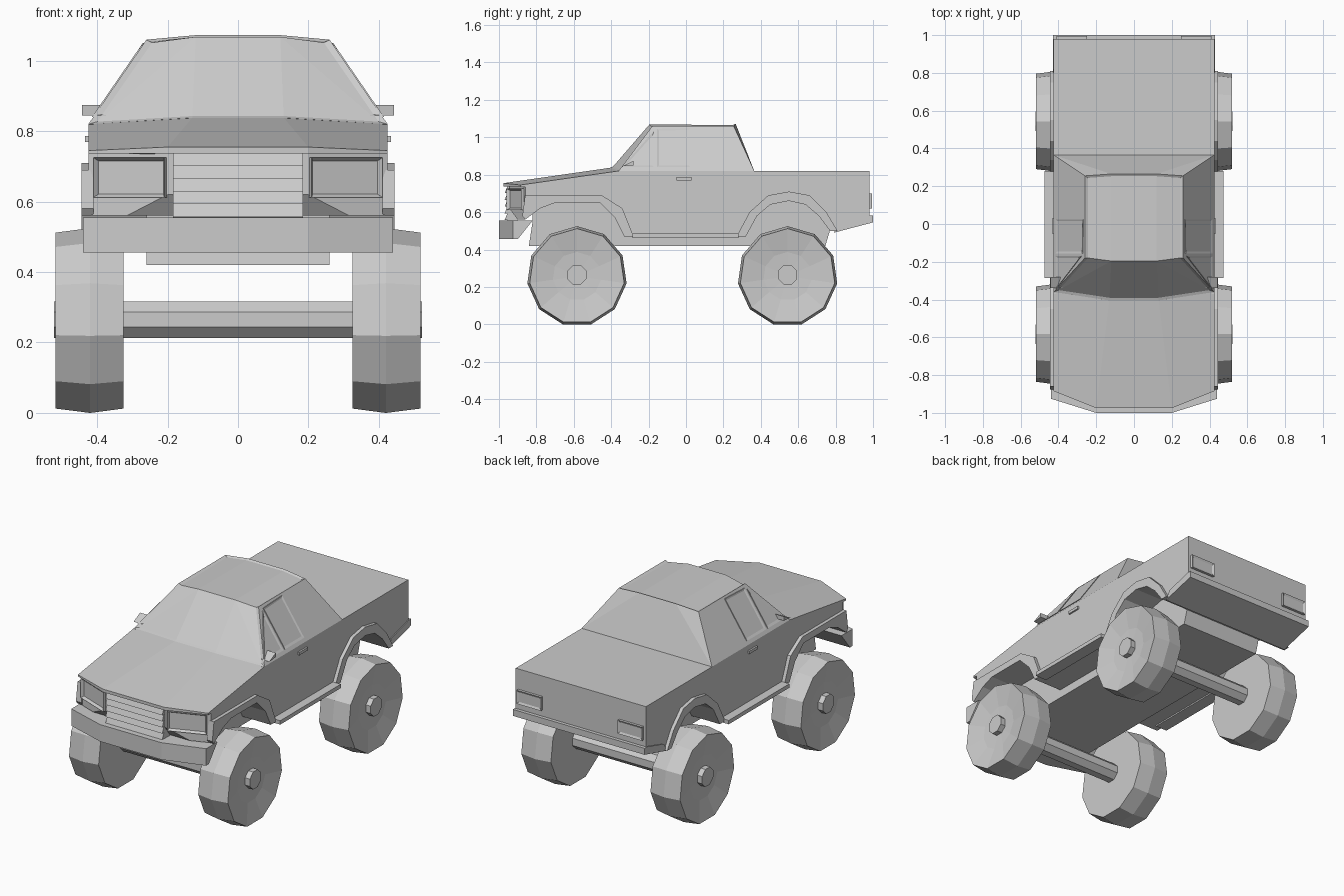
import bpy, bmesh, math
from mathutils import Matrix, Vector

if "Cube" in bpy.data.objects:
    bpy.data.objects.remove(bpy.data.objects["Cube"])

grey = bpy.data.materials.new("body_grey")
grey.diffuse_color = (0.6, 0.6, 0.6, 1)
grey.use_nodes = True
grey.node_tree.nodes["Principled BSDF"].inputs["Base Color"].default_value = grey.diffuse_color


def finish(bm, name, mirror=False):
    """Turn a bmesh into an object, optionally mirrored across x."""
    bmesh.ops.recalc_face_normals(bm, faces=bm.faces)
    if mirror:
        geom = bmesh.ops.duplicate(bm, geom=bm.verts[:] + bm.edges[:] + bm.faces[:])["geom"]
        verts = [g for g in geom if isinstance(g, bmesh.types.BMVert)]
        faces = [g for g in geom if isinstance(g, bmesh.types.BMFace)]
        for v in verts:
            v.co.x *= -1
        bmesh.ops.reverse_faces(bm, faces=faces)
    me = bpy.data.meshes.new(name)
    bm.to_mesh(me)
    bm.free()
    me.materials.append(grey)
    ob = bpy.data.objects.new(name, me)
    bpy.context.collection.objects.link(ob)
    return ob


def prism(pts, x0, x1):
    """Extrude a (y, z) profile from x0 to x1."""
    bm = bmesh.new()
    f = bm.faces.new([bm.verts.new((x0, y, z)) for y, z in pts])
    ext = bmesh.ops.extrude_face_region(bm, geom=[f])["geom"]
    for g in ext:
        if isinstance(g, bmesh.types.BMVert):
            g.co.x = x1
    bmesh.ops.recalc_face_normals(bm, faces=bm.faces)
    return bm


def hull(half):
    """Convex solid from points on the +x side and their reflections."""
    bm = bmesh.new()
    for x, y, z in half:
        bm.verts.new((x, y, z))
        bm.verts.new((-x, y, z))
    r = bmesh.ops.convex_hull(bm, input=bm.verts[:])
    junk = {g for g in r["geom_interior"] + r["geom_unused"] if isinstance(g, bmesh.types.BMVert)}
    bmesh.ops.delete(bm, geom=list(junk), context="VERTS")
    bmesh.ops.dissolve_limit(bm, angle_limit=0.03, verts=bm.verts, edges=bm.edges)
    bmesh.ops.recalc_face_normals(bm, faces=bm.faces)
    return bm


def box(x0, x1, y0, y1, z0, z1):
    return prism([(y0, z0), (y1, z0), (y1, z1), (y0, z1)], x0, x1)


def recess(bm, direction, rim, depth):
    """Sink the faces that look along direction, leaving a rim."""
    bm.normal_update()
    faces = [f for f in bm.faces if f.normal.dot(Vector(direction)) > 0.6]
    bmesh.ops.inset_region(bm, faces=faces, thickness=rim, use_even_offset=True)
    bm.normal_update()
    shift = sum((f.normal for f in faces), Vector()).normalized() * -depth
    bmesh.ops.translate(bm, verts=list({v for f in faces for v in f.verts}), vec=shift)


# wheel arch lines, (y, z)
rear_in = [(0.77, 0.5), (0.71, 0.58), (0.64, 0.64), (0.55, 0.66), (0.45, 0.64), (0.38, 0.58), (0.32, 0.47)]
rear_out = [(0.81, 0.5), (0.75, 0.6), (0.66, 0.69), (0.55, 0.71), (0.44, 0.69), (0.34, 0.6), (0.27, 0.47)]
front_in = [(-0.33, 0.47), (-0.38, 0.57), (-0.46, 0.65), (-0.7, 0.65), (-0.78, 0.62), (-0.86, 0.56)]
front_out = [(-0.28, 0.47), (-0.34, 0.62), (-0.45, 0.69), (-0.7, 0.69), (-0.86, 0.69), (-0.875, 0.58)]

# main body with chamfered front corners
bm = prism([(-0.945, 0.74), (-0.37, 0.74), (-0.37, 0.82), (0.98, 0.82), (0.98, 0.56), (0.8, 0.5)]
           + rear_in + front_in + [(-0.90, 0.56), (-0.945, 0.62)], -0.425, 0.425)
for s in (1, -1):
    r = bmesh.ops.bisect_plane(bm, geom=bm.verts[:] + bm.edges[:] + bm.faces[:],
                               plane_co=(s * 0.2, -0.945, 0), plane_no=(s * 0.36, -0.93, 0), clear_outer=True)
    bmesh.ops.holes_fill(bm, edges=[e for e in bm.edges if e.is_boundary], sides=0)
finish(bm, "body")

# hood
finish(hull([(0.2, -0.975, 0.755), (0.2, -0.975, 0.737), (0.425, -0.885, 0.745), (0.425, -0.885, 0.735),
             (0.425, -0.36, 0.82), (0.425, -0.36, 0.735), (0.13, -0.40, 0.838)]), "hood")

# cab with recessed windscreen
bm = hull([(0.425, -0.36, 0.82), (0.13, -0.405, 0.838), (0.26, -0.18, 1.06), (0.12, -0.2, 1.075),
           (0.26, 0.255, 1.06), (0.12, 0.265, 1.073), (0.425, 0.365, 0.82), (0.13, 0.37, 0.822)])
recess(bm, (0, -0.76, 0.65), 0.016, 0.008)
finish(bm, "cab")


# side windows and their frames follow the leaning cab side
def on_cab_side(pts, name, thick):
    bm = prism(pts, -0.005, thick)
    recess(bm, (1, 0, 0), 0.01, 0.004)
    for v in bm.verts:
        v.co.x += 0.425 - (v.co.z - 0.82) * 0.165 / 0.24
    finish(bm, name, True)


on_cab_side([(-0.155, 0.84), (0.025, 0.84), (0.025, 1.05), (-0.155, 1.045)], "door_window", 0.004)
on_cab_side([(-0.345, 0.84), (-0.17, 0.84), (-0.17, 1.035)], "vent_window", 0.004)

# underbody
finish(prism([(-0.84, 0.42), (0.745, 0.42), (0.775, 0.52), (0.775, 0.7), (-0.82, 0.7), (-0.82, 0.55)],
             -0.26, 0.26), "underbody")

# wheel arch flares and side steps
finish(prism(front_out + front_in[::-1], 0.41, 0.445), "front_flare", True)
finish(prism(rear_out + rear_in[::-1], 0.41, 0.445), "rear_flare", True)
finish(box(0.4, 0.475, -0.285, 0.28, 0.462, 0.485), "side_step", True)

# bumpers
finish(hull([(0.2, -1.0, 0.455), (0.2, -1.0, 0.555), (0.44, -0.925, 0.455), (0.44, -0.925, 0.555),
             (0.44, -0.82, 0.555), (0.44, -0.90, 0.455)]), "front_bumper")
finish(prism([(0.79, 0.49), (1.0, 0.545), (1.0, 0.583), (0.975, 0.583), (0.82, 0.54)], -0.43, 0.43), "rear_bumper")

# grille with sloped slats
slats = []
for i in range(5):
    z = 0.737 - i * 0.036
    slats += [(-0.955, z), (-0.97, z - 0.036)]
finish(prism(slats + [(-0.9, 0.555), (-0.9, 0.737)], -0.185, 0.185), "grille")

# headlights and indicators turned along the front corners
turn = Matrix.Translation((0.31, -0.92, 0)) @ Matrix.Rotation(0.37, 4, "Z")
bm = box(-0.108, 0.108, 0, 0.06, 0.612, 0.725)
recess(bm, (0, -1, 0), 0.014, 0.025)
bm.transform(turn)
finish(bm, "headlight", True)
bm = box(0.05, 0.092, -0.045, -0.025, 0.525, 0.538)
bm.transform(turn)
finish(bm, "indicator", True)

# tail lights
bm = box(0.25, 0.41, 0.97, 0.995, 0.62, 0.7)
recess(bm, (0, 1, 0), 0.012, 0.006)
finish(bm, "tail_light", True)

# door handles and mirrors
finish(box(0.42, 0.435, -0.05, 0.03, 0.77, 0.787), "door_handle", True)
finish(prism([(-0.34, 0.845), (-0.28, 0.85), (-0.28, 0.875)], 0.37, 0.443), "mirror", True)


# eleven-sided wheels and through axles
def ring_solid(rings, sides, y, z, phase=0.0):
    bm = bmesh.new()
    loops = []
    for x, r in rings:
        angles = [phase + k * math.tau / sides for k in range(sides)]
        loops.append([bm.verts.new((x, y + r * math.sin(a), z + r * math.cos(a))) for a in angles])
    for a, b in zip(loops, loops[1:]):
        for k in range(sides):
            n = (k + 1) % sides
            bm.faces.new((a[k], a[n], b[n], b[k]))
    bm.faces.new(loops[0])
    bm.faces.new(loops[-1])
    return bm


for label, y in (("front", -0.583), ("rear", 0.543)):
    tyre = [(0.325, 0.255), (0.42, 0.268), (0.518, 0.255), (0.495, 0.13), (0.49, 0.05)]
    finish(ring_solid(tyre, 11, y, 0.257), label + "_wheel", True)
    finish(ring_solid([(-0.522, 0.056), (0.522, 0.056)], 8, y, 0.265, math.pi / 8), label + "_axle")
